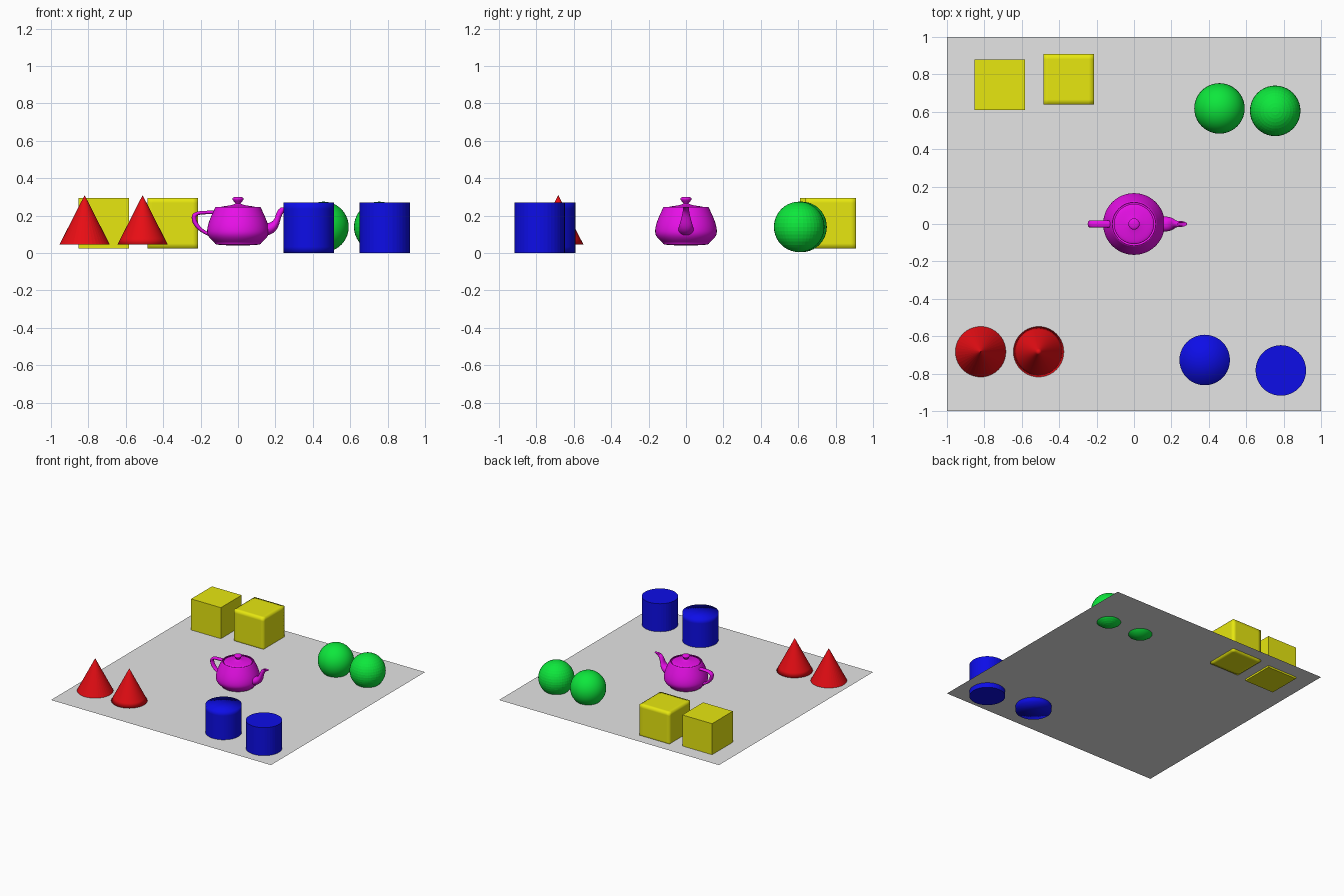
import bpy, bmesh, math
from mathutils import Vector

if "Cube" in bpy.data.objects:
    bpy.data.objects.remove(bpy.data.objects["Cube"])


def material(name, rgb):
    m = bpy.data.materials.new(name)
    m.diffuse_color = (*rgb, 1)
    m.use_nodes = True
    m.node_tree.nodes["Principled BSDF"].inputs["Base Color"].default_value = m.diffuse_color
    return m


GREY = material("light grey", (0.78, 0.78, 0.78))
YELLOW = material("yellow", (0.8, 0.8, 0.005))
GREEN = material("green", (0.004, 0.8, 0.045))
RED = material("red", (0.8, 0.004, 0.007))
BLUE = material("blue", (0.004, 0.004, 0.8))
MAGENTA = material("magenta", (0.8, 0.005, 0.8))


def finish(bm, name, mat, loc, smooth, scale=1):
    bmesh.ops.remove_doubles(bm, verts=bm.verts, dist=1e-5)
    bmesh.ops.recalc_face_normals(bm, faces=bm.faces)
    for f in bm.faces:
        f.smooth = smooth
    bmesh.ops.scale(bm, vec=(scale,) * 3, verts=bm.verts)
    me = bpy.data.meshes.new(name)
    bm.to_mesh(me)
    bm.free()
    me.materials.append(mat)
    ob = bpy.data.objects.new(name, me)
    ob.location = loc
    bpy.context.collection.objects.link(ob)
    return ob


def skin(rings, closed=True):
    """Quads between successive rings of points."""
    bm = bmesh.new()
    rows = [[bm.verts.new(p) for p in ring] for ring in rings]
    n = len(rows[0])
    for a, b in zip(rows, rows[1:]):
        for i in range(n if closed else n - 1):
            j = (i + 1) % n
            bm.faces.new((a[i], a[j], b[j], b[i]))
    return bm


def lathe(profile, sides):
    return skin([[(r * math.cos(2 * math.pi * k / sides),
                   r * math.sin(2 * math.pi * k / sides), z)
                  for k in range(sides)] for r, z in profile])


def bezier(p, steps, skip=0):
    out = []
    for i in range(skip, steps + 1):
        t = i / steps
        w = ((1 - t) ** 3, 3 * t * (1 - t) ** 2, 3 * t * t * (1 - t), t ** 3)
        out.append(tuple(sum(w[k] * p[k][c] for k in range(4)) for c in range(len(p[0]))))
    return out


def path(curves, steps=12):
    pts = []
    for c in curves:
        pts += bezier(c, steps, 1 if pts else 0)
    return pts


# ground sheet
bm = bmesh.new()
bmesh.ops.create_grid(bm, x_segments=1, y_segments=1, size=1)
finish(bm, "ground_sheet", GREY, (0, 0, 0.04), False)

R = 0.135
N = 8
# each shape comes as a flat-shaded and a smooth-shaded twin
cone = [(0, 0)] + [(R * (1 - i / N), 0.265 * i / N) for i in range(N + 1)]
cylinder = [(0, 0)] + [(R, 2 * R * i / N) for i in range(N + 1)] + [(0, 2 * R)]
ball = [(R * math.sin(math.pi * i / 20), -R * math.cos(math.pi * i / 20)) for i in range(21)]
pairs = [
    ("cone", cone, RED, (-0.82, -0.683, 0.045), (-0.51, -0.683, 0.045)),
    ("cylinder", cylinder, BLUE, (0.785, -0.783, 0), (0.378, -0.727, 0)),
    ("ball", ball, GREEN, (0.755, 0.605, 0.14), (0.457, 0.618, 0.14)),
]
for name, profile, mat, flat_at, smooth_at in pairs:
    finish(lathe(profile, 40), "flat_" + name, mat, flat_at, False)
    finish(lathe(profile, 40), "smooth_" + name, mat, smooth_at, True)

# cubes: the smooth one is finely divided so only its edges look soft
for name, loc, smooth in (("flat_cube", (-0.718, 0.745, 0.16), False),
                          ("smooth_cube", (-0.35, 0.773, 0.16), True)):
    bm = bmesh.new()
    bmesh.ops.create_cube(bm, size=2 * R)
    if smooth:
        bmesh.ops.subdivide_edges(bm, edges=bm.edges, cuts=9, use_grid_fill=True)
    finish(bm, name, YELLOW, loc, smooth)

# teapot, drawn in its own units then scaled
S = 0.0825
POT = (0, 0, 0.041)
body = path([
    ((1.4, 2.4), (1.3375, 2.53125), (1.4375, 2.53125), (1.5, 2.4)),
    ((1.5, 2.4), (1.75, 1.875), (2, 1.35), (2, 0.9)),
    ((2, 0.9), (2, 0.45), (1.5, 0.225), (1.5, 0.15)),
    ((1.5, 0.15), (1.5, 0.075), (1.425, 0), (0, 0))])
finish(lathe(body, 48), "teapot_body", MAGENTA, POT, True, S)
lid = path([
    ((0, 3.15), (0.8, 3.15), (0, 2.7), (0.2, 2.7)),
    ((0.2, 2.7), (0.4, 2.55), (1.3, 2.55), (1.3, 2.4))])
finish(lathe(lid, 48), "teapot_lid", MAGENTA, POT, True, S)


def tube(inner, outer, name, M=10):
    """Rounded tube between an inner and outer edge; points are x, z, half width."""
    rings = []
    for a, b in zip(path(inner), path(outer)):
        ring = []
        for k in range(2 * M):
            side = 1 if k < M else -1
            u = k / M if k < M else 2 - k / M
            e = 3 * u * u - 2 * u ** 3
            ring.append((a[0] + (b[0] - a[0]) * e,
                         side * a[2] * 3 * u * (1 - u),
                         a[1] + (b[1] - a[1]) * e))
        rings.append(ring)
    finish(skin(rings), name, MAGENTA, POT, True, S)


h = 0.3
tube([((-1.6, 2.025, h), (-2.3, 2.025, h), (-2.7, 2.025, h), (-2.7, 1.8, h)),
      ((-2.7, 1.8, h), (-2.7, 1.575, h), (-2.5, 1.125, h), (-2, 0.9, h))],
     [((-1.5, 2.25), (-2.5, 2.25), (-3, 2.25), (-3, 1.8)),
      ((-3, 1.8), (-3, 1.35), (-2.65, 0.9375), (-1.9, 0.6))], "teapot_handle")
tube([((1.7, 1.425, 0.66), (2.6, 1.425, 0.66), (2.3, 2.1, 0.25), (2.7, 2.4, 0.25)),
      ((2.7, 2.4, 0.25), (2.8, 2.475, 0.25), (2.9, 2.475, 0.15), (2.8, 2.4, 0.15))],
     [((1.7, 0.6), (3.1, 0.825), (2.4, 2.025), (3.3, 2.4)),
      ((3.3, 2.4), (3.525, 2.49375), (3.45, 2.5125), (3.2, 2.4))], "teapot_spout")
